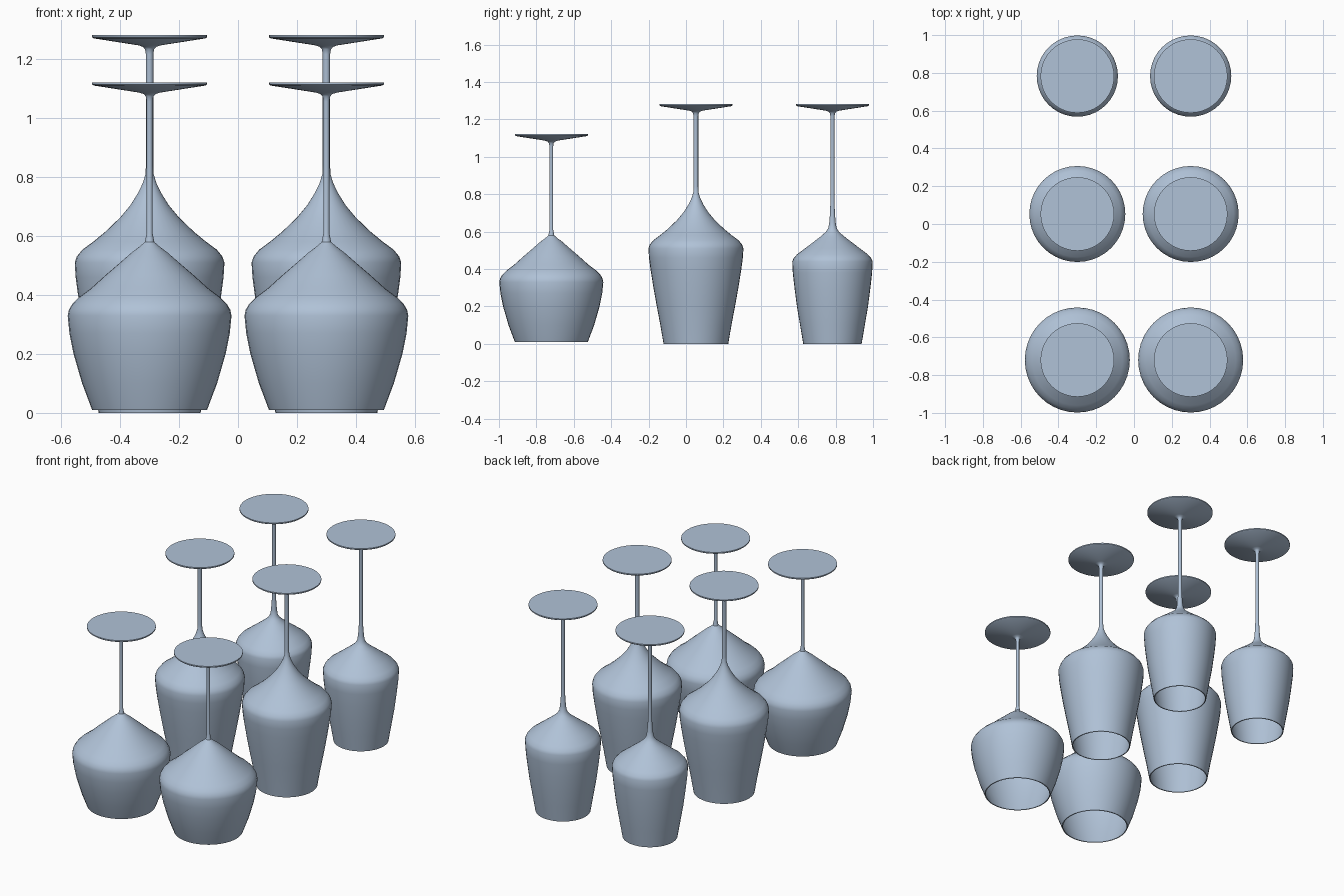
import bpy, bmesh, math

if "Cube" in bpy.data.objects:
    bpy.data.objects.remove(bpy.data.objects["Cube"])

glass = bpy.data.materials.new("pale_blue_glass")
glass.diffuse_color = (0.434, 0.540, 0.680, 1)
glass.use_nodes = True
glass.node_tree.nodes["Principled BSDF"].inputs["Base Color"].default_value = glass.diffuse_color

SEGMENTS = 40
WALL = 0.006


def lathe(name, profile, x, y):
    """Revolve (radius, z) points around the vertical axis."""
    bm = bmesh.new()
    rings = []
    for r, z in profile:
        if r == 0:
            rings.append([bm.verts.new((0, 0, z))] * SEGMENTS)
        else:
            rings.append([bm.verts.new((r * math.cos(2 * math.pi * i / SEGMENTS),
                                        r * math.sin(2 * math.pi * i / SEGMENTS), z))
                          for i in range(SEGMENTS)])
    for a, b in zip(rings, rings[1:]):
        for i in range(SEGMENTS):
            j = (i + 1) % SEGMENTS
            bm.faces.new(list(dict.fromkeys((a[i], a[j], b[j], b[i]))))
    bmesh.ops.recalc_face_normals(bm, faces=bm.faces[:])
    mesh = bpy.data.meshes.new(name)
    bm.to_mesh(mesh)
    bm.free()
    mesh.materials.append(glass)
    obj = bpy.data.objects.new(name, mesh)
    bpy.context.collection.objects.link(obj)
    obj.location = (x, y, 0)
    bpy.ops.object.select_all(action='DESELECT')
    obj.select_set(True)
    bpy.context.view_layer.objects.active = obj
    bpy.ops.object.shade_smooth_by_angle(angle=math.radians(35))


def upturned_glass(name, bowl, stem_r, top, x, y):
    # hollow inside of the bowl, from its closed end down to the rim
    inner = [(r - WALL, z - (WALL if z > 0.3 else 0)) for r, z in bowl if r > 0.03]
    inside = [(0, inner[-1][1] + 0.015)] + inner[::-1]
    # stem flaring into the flat foot
    foot = [(stem_r, top - 0.065), (stem_r + 0.003, top - 0.048),
            (stem_r + 0.010, top - 0.040), (0.036, top - 0.035),
            (0.19, top - 0.011), (0.195, top - 0.007), (0.195, top), (0, top)]
    lathe(name, inside + bowl + foot, x, y)


# outer bowl profiles, rim first
wide = [(0.195, 0.01), (0.229, 0.10), (0.258, 0.20), (0.272, 0.27), (0.278, 0.33),
        (0.274, 0.35), (0.262, 0.37), (0.240, 0.392), (0.200, 0.422), (0.150, 0.467),
        (0.100, 0.51), (0.060, 0.545), (0.033, 0.565), (0.016, 0.58), (0.010, 0.61)]
tall = [(0.173, 0.0), (0.190, 0.10), (0.209, 0.20), (0.227, 0.30), (0.243, 0.40),
        (0.251, 0.46), (0.254, 0.51), (0.247, 0.531), (0.228, 0.554), (0.190, 0.582),
        (0.150, 0.615), (0.100, 0.663), (0.065, 0.705), (0.040, 0.745),
        (0.023, 0.78), (0.014, 0.81), (0.0125, 0.84)]
slim = [(0.156, 0.0), (0.173, 0.10), (0.190, 0.20), (0.203, 0.30), (0.212, 0.38),
        (0.215, 0.44), (0.208, 0.457), (0.190, 0.478), (0.145, 0.512), (0.100, 0.546),
        (0.065, 0.573), (0.036, 0.598), (0.022, 0.62), (0.017, 0.65),
        (0.013, 0.70), (0.011, 0.76)]

for side, x in (("left", -0.3), ("right", 0.3)):
    upturned_glass("wide_glass_" + side, wide, 0.010, 1.122, x, -0.72)
    upturned_glass("tall_glass_" + side, tall, 0.0125, 1.282, x, 0.053)
    upturned_glass("slim_glass_" + side, slim, 0.011, 1.282, x, 0.783)
